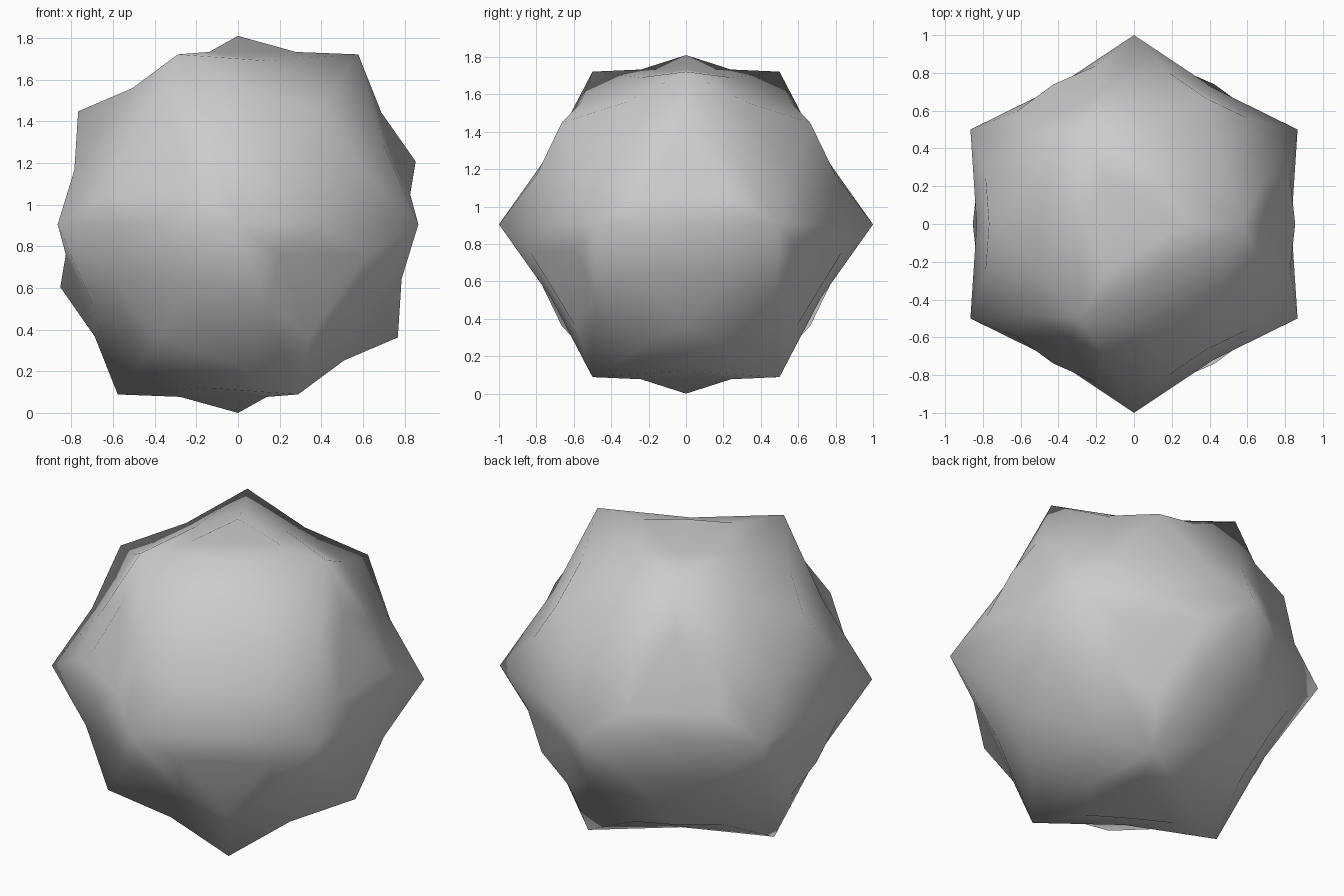
import bpy, bmesh
from itertools import product
from mathutils import Vector, Matrix

cube = bpy.data.objects.get("Cube")
if cube:
    bpy.data.objects.remove(cube, do_unlink=True)

# Radii of the twelve spikes and of the square and triangular bumps
SPIKE, SQUARE, TRIANGLE = 1.0, 0.94, 0.905
SAG = 0.962      # midpoints of all edges sink a little
HEIGHT = 0.905   # centre above the ground

# Stand the cubic symmetry frame on one corner
z_axis = Vector((1, 1, 1)).normalized()
x_axis = Vector((-2, 1, 1)).normalized()
rotation = Matrix((x_axis, z_axis.cross(x_axis), z_axis))


def at(direction, radius):
    return rotation @ (direction.normalized() * radius)


def middle(a, b):
    return (a + b) * 0.5 * SAG


def add_triangle(bm, a, b, c):
    """Add one large triangle as four, with sunken edge midpoints."""
    ab, bc, ca = middle(a, b), middle(b, c), middle(c, a)
    for corners in ((a, ab, ca), (ab, b, bc), (ca, bc, c), (ab, bc, ca)):
        bm.faces.new([bm.verts.new(p) for p in corners])


bm = bmesh.new()

# Each pair of neighbouring spikes joins one square bump and one triangular bump
for signs in product((1, -1), repeat=3):
    axes = [Vector([signs[i] if i == j else 0 for j in range(3)]) for i in range(3)]
    for i in range(3):
        a, b, c = axes[i], axes[(i + 1) % 3], axes[(i + 2) % 3]
        spike_1, spike_2 = at(a + b, SPIKE), at(a + c, SPIKE)
        add_triangle(bm, spike_1, spike_2, at(a, SQUARE))
        add_triangle(bm, spike_2, spike_1, at(a + b + c, TRIANGLE))

bmesh.ops.remove_doubles(bm, verts=bm.verts, dist=0.001)
bmesh.ops.recalc_face_normals(bm, faces=bm.faces)
bmesh.ops.translate(bm, verts=bm.verts, vec=(0, 0, HEIGHT))
for f in bm.faces:
    f.smooth = True

mesh = bpy.data.meshes.new("spiked_ball")
bm.to_mesh(mesh)
bm.free()
ball = bpy.data.objects.new("spiked_ball", mesh)
bpy.context.collection.objects.link(ball)

# Plain grey surface
grey = bpy.data.materials.new("light_grey")
grey.use_nodes = True
colour = (0.6, 0.6, 0.6, 1)
grey.diffuse_color = colour
grey.node_tree.nodes["Principled BSDF"].inputs["Base Color"].default_value = colour
mesh.materials.append(grey)
